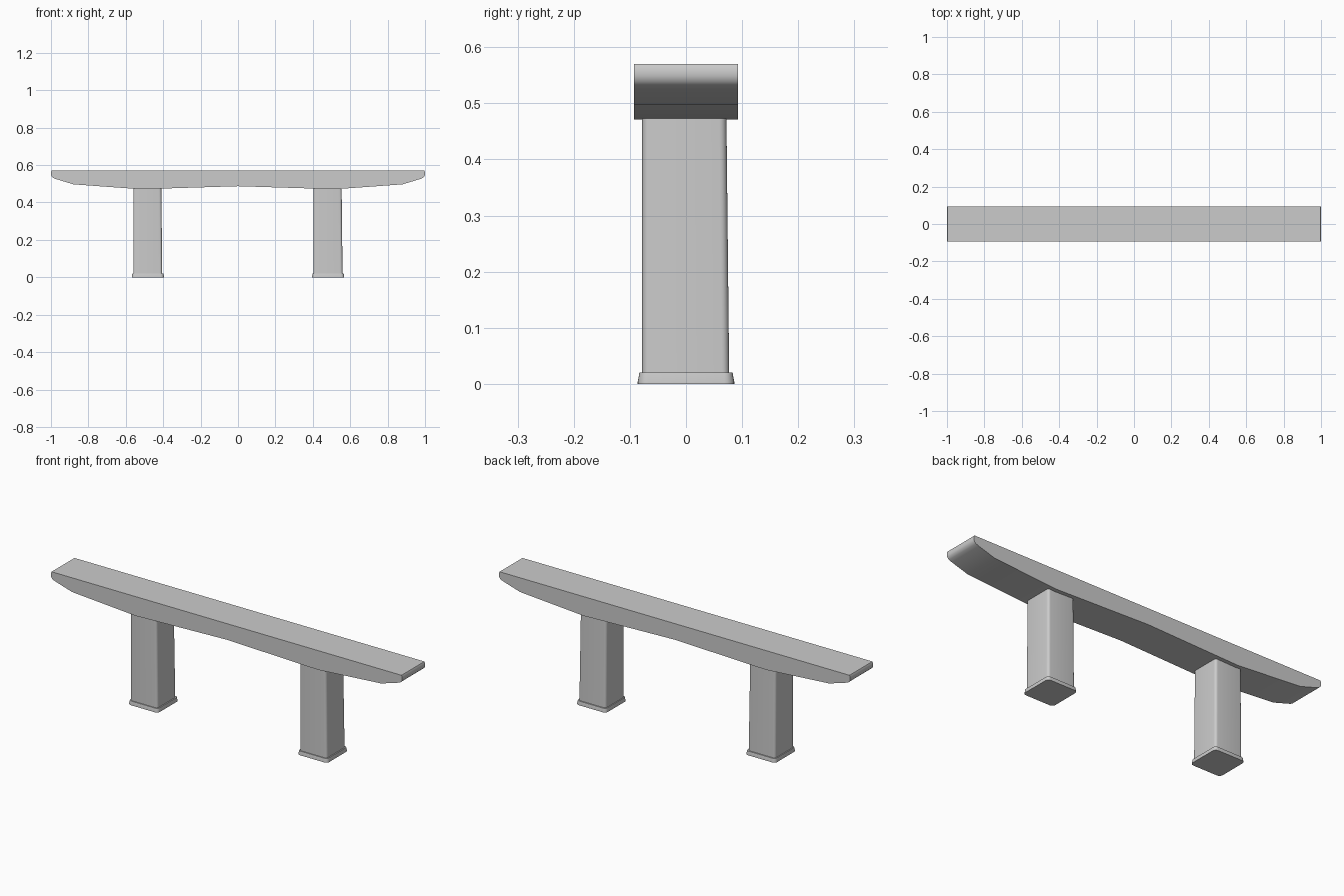
import bpy, bmesh, math

cube = bpy.data.objects.get("Cube")
if cube:
    bpy.data.objects.remove(cube, do_unlink=True)

grey = bpy.data.materials.new("light grey")
grey.use_nodes = True
grey.diffuse_color = (0.6, 0.6, 0.6, 1)
grey.node_tree.nodes["Principled BSDF"].inputs["Base Color"].default_value = grey.diffuse_color


def loft(name, rings, smooth_angle):
    """Skin a stack of matching closed rings and cap both ends."""
    bm = bmesh.new()
    loops = [[bm.verts.new(p) for p in ring] for ring in rings]
    for a, b in zip(loops, loops[1:]):
        for i in range(len(a)):
            j = (i + 1) % len(a)
            bm.faces.new((a[i], a[j], b[j], b[i]))
    bm.faces.new(loops[0])
    bm.faces.new(loops[-1])
    bmesh.ops.recalc_face_normals(bm, faces=bm.faces)
    mesh = bpy.data.meshes.new(name)
    bm.to_mesh(mesh)
    bm.free()
    mesh.materials.append(grey)
    obj = bpy.data.objects.new(name, mesh)
    bpy.context.collection.objects.link(obj)
    bpy.ops.object.select_all(action='DESELECT')
    obj.select_set(True)
    bpy.context.view_layer.objects.active = obj
    bpy.ops.object.shade_smooth_by_angle(angle=math.radians(smooth_angle))


def rounded_square(cx, low, high, z, radius, steps=5):
    """Ring with rounded corners, spanning low to high in both directions."""
    ring = []
    for k, (sx, sy) in enumerate(((1, 1), (0, 1), (0, 0), (1, 0))):
        px = high - radius if sx else low + radius
        py = high - radius if sy else low + radius
        for s in range(steps + 1):
            a = math.pi / 2 * (k + s / steps)
            ring.append((cx + px + radius * math.cos(a), py + radius * math.sin(a), z))
    return ring


# Seat beam: flat top, gently arched underside, upswept rounded ends
half = [(0.52, 0.471), (0.88, 0.497), (0.972, 0.525), (0.988, 0.531),
        (0.997, 0.539), (1.0, 0.549), (1.0, 0.562), (0.996, 0.57)]
profile = [(0, 0.487)] + half + [(-x, z) for x, z in reversed(half)]
loft("seat_beam", [[(x, y, z) for x, z in profile] for y in (-0.093, 0.093)], 35)

# Legs with flared feet
for side, cx in (("left", 0.482), ("right", -0.482)):
    loft(side + "_leg", [rounded_square(cx, -0.078, 0.077, 0.015, 0.013),
                         rounded_square(cx, -0.078, 0.072, 0.482, 0.013)], 30)
    loft(side + "_foot", [rounded_square(cx, -0.086, 0.086, 0, 0.018),
                          rounded_square(cx, -0.086, 0.086, 0.004, 0.018),
                          rounded_square(cx, -0.083, 0.083, 0.02, 0.015)], 30)
